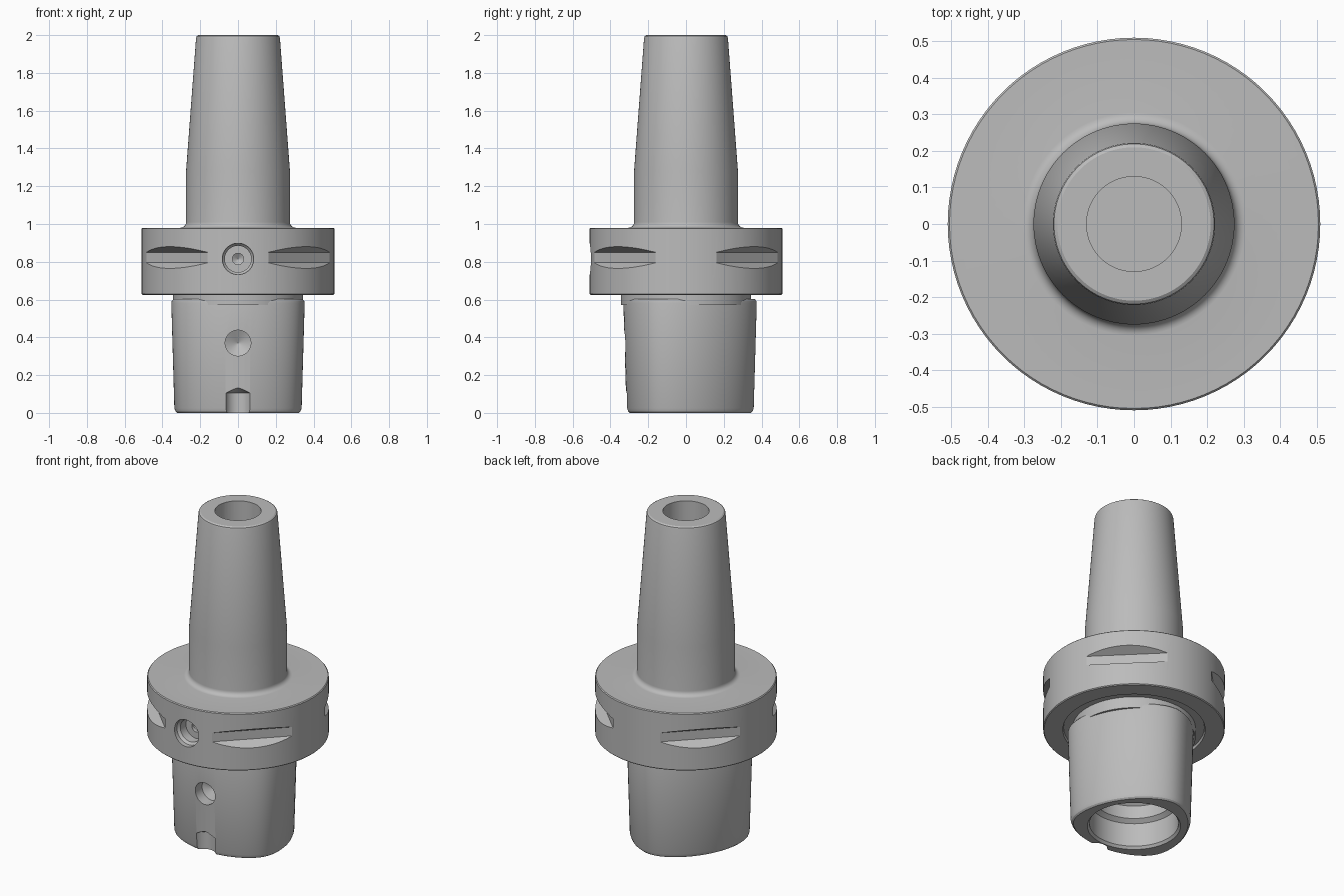
import bpy, bmesh
from math import sin, cos, pi, radians
from mathutils import Matrix

if "Cube" in bpy.data.objects:
    bpy.data.objects.remove(bpy.data.objects["Cube"])

SEGMENTS = 96
steel = bpy.data.materials.new("steel grey")
steel.use_nodes = True
GREY = (0.5, 0.5, 0.5, 1)
steel.diffuse_color = GREY
steel.node_tree.nodes["Principled BSDF"].inputs["Base Color"].default_value = GREY


def make_object(name, bm, matrix=Matrix()):
    bmesh.ops.remove_doubles(bm, verts=bm.verts, dist=1e-5)
    bmesh.ops.recalc_face_normals(bm, faces=bm.faces)
    bm.transform(matrix)
    mesh = bpy.data.meshes.new(name)
    bm.to_mesh(mesh)
    bm.free()
    mesh.materials.append(steel)
    obj = bpy.data.objects.new(name, mesh)
    bpy.context.collection.objects.link(obj)
    return obj


def loft(name, rings, matrix=Matrix()):
    """Closed solid through equal rings of points."""
    bm = bmesh.new()
    loops = [[bm.verts.new(p) for p in ring] for ring in rings]
    n = len(loops[0])
    for low, high in zip(loops, loops[1:]):
        for i in range(n):
            j = (i + 1) % n
            bm.faces.new((low[i], low[j], high[j], high[i]))
    bm.faces.new(loops[0])
    bm.faces.new(loops[-1])
    return make_object(name, bm, matrix)


def lathe(name, profile, matrix=Matrix(), n=SEGMENTS):
    """Turned solid from (radius, height) points."""
    return loft(name, [[(max(r, 1e-4) * cos(2 * pi * i / n), max(r, 1e-4) * sin(2 * pi * i / n), z)
                        for i in range(n)] for r, z in profile], matrix)


def three_lobed_ring(size, z, lobe=0.0215):
    """Constant-width outline with one lobe towards +y."""
    ring = []
    for i in range(SEGMENTS):
        a = 2 * pi * i / SEGMENTS
        h, dh = size + lobe * cos(3 * a), -3 * lobe * sin(3 * a)
        x, y = h * cos(a) - dh * sin(a), h * sin(a) + dh * cos(a)
        ring.append((-y, x, z))
    return ring


def cut(obj, cutters):
    bpy.context.view_layer.objects.active = obj
    for cutter in cutters:
        mod = obj.modifiers.new("cut", "BOOLEAN")
        mod.operation, mod.solver, mod.object = "DIFFERENCE", "EXACT", cutter
        bpy.ops.object.modifier_apply(modifier=mod.name)
        bpy.data.objects.remove(cutter)


def finish(obj):
    bpy.ops.object.select_all(action="DESELECT")
    obj.select_set(True)
    bpy.context.view_layer.objects.active = obj
    bpy.ops.object.shade_smooth_by_angle(angle=radians(25))


def from_front(y, z):
    """Places a turned cutter so that it enters from the front."""
    return Matrix.Translation((0, y, z)) @ Matrix.Rotation(-pi / 2, 4, "X")


# Flange, fillet and tapered nose in one turned body
fillet = [(0.305 - 0.03 * sin(radians(a)), 1.01 - 0.03 * cos(radians(a))) for a in range(0, 91, 15)]
body = lathe("flange_and_nose", [
    (0, 0.57), (0.345, 0.57), (0.345, 0.64), (0.395, 0.64), (0.4, 0.625),
    (0.505, 0.625), (0.51, 0.63), (0.51, 0.975), (0.505, 0.98), *fillet,
    (0.275, 1.28), (0.222, 1.985), (0.219, 1.994), (0.21, 2.0), (0, 2.0)])

# Tool bore, gripper slots and front locating hole
cutters = [lathe("bore_cutter", [(0, 1.3), (0.13, 1.3), (0.13, 2.1), (0, 2.1)])]
slot = [(0.456, 0.795), (0.576, 0.728), (0.576, 0.917), (0.456, 0.85)]
for k in range(4):
    cutters.append(loft("slot_cutter", [[(r, t, z) for r, z in slot] for t in (-0.4, 0.4)],
                        Matrix.Rotation(pi / 4 + k * pi / 2, 4, "Z")))
cutters.append(lathe("locating_hole_cutter", [
    (0, -0.1), (0.083, -0.1), (0.083, 0.03), (0.07, 0.045), (0.07, 0.1),
    (0.03, 0.1), (0.03, 0.12), (0, 0.14)], from_front(-0.51, 0.815), 48))
cut(body, cutters)
finish(body)

# Three-lobed tapered shank
shank = loft("shank", [three_lobed_ring(s, z) for s, z in (
    (0.322, 0), (0.331, 0.008), (0.337, 0.025), (0.353, 0.58), (0.351, 0.592), (0.343, 0.602))])

# Stepped socket, side hole and keyway in the shank
cut(shank, [
    lathe("socket_cutter", [(0, -0.1), (0.262, -0.1), (0.262, 0), (0.25, 0.015), (0.25, 0.16),
                            (0.225, 0.18), (0.225, 0.26), (0.2, 0.28), (0.2, 0.5), (0, 0.5)]),
    lathe("side_hole_cutter", [(0, -0.1), (0.068, -0.1), (0.068, 0.075), (0, 0.11)],
          from_front(-0.33, 0.37), 48),
    lathe("keyway_cutter", [(0, -0.1), (0.068, -0.1), (0.068, 0.105), (0, 0.14)],
          Matrix.Translation((0, -0.335, 0)), 48)])
finish(shank)
